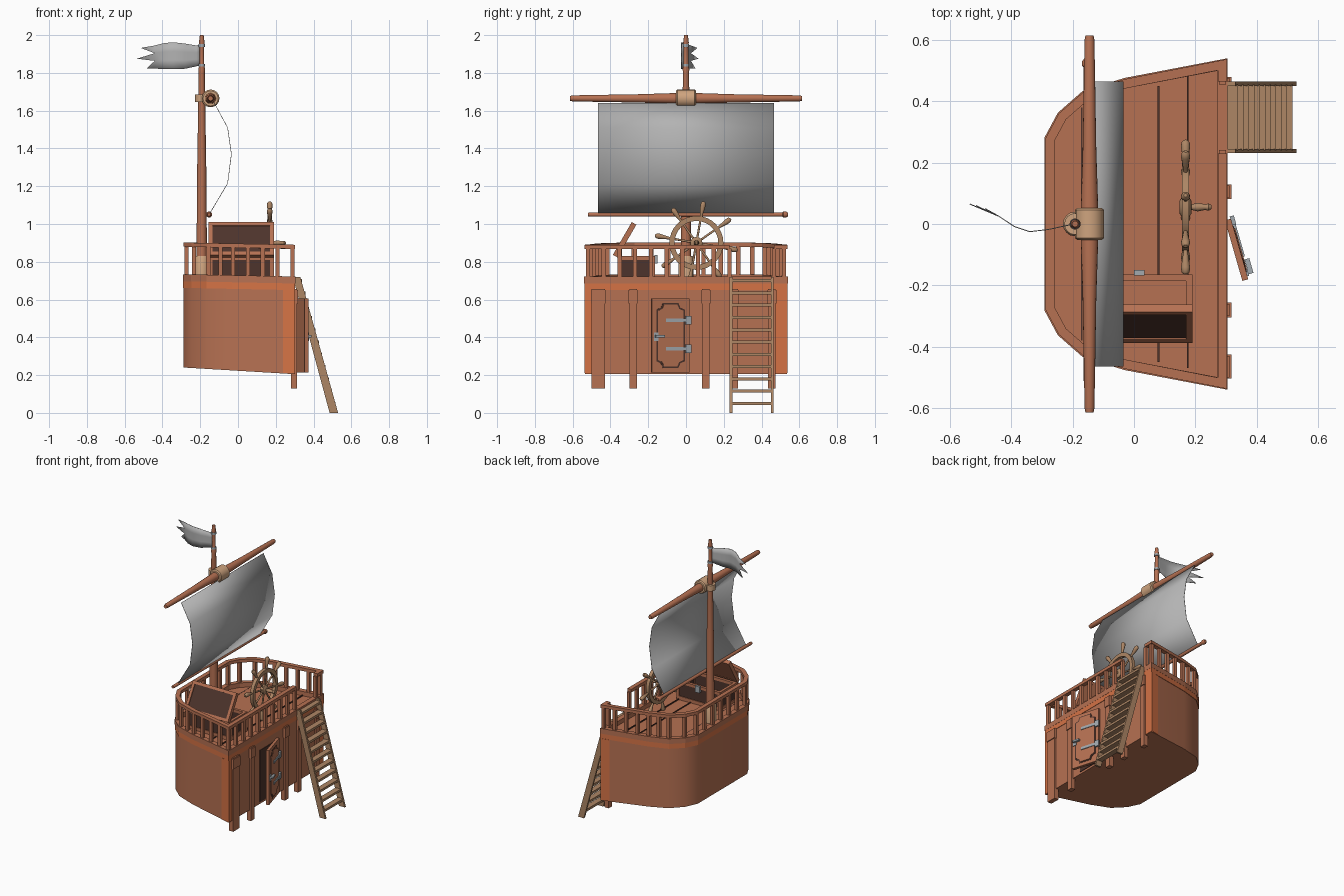
import bpy, bmesh, math
from mathutils import Vector, Matrix

if "Cube" in bpy.data.objects:
    bpy.data.objects.remove(bpy.data.objects["Cube"])

def mat(name, r, g, b):
    m = bpy.data.materials.new(name)
    m.diffuse_color = (r, g, b, 1)
    m.use_nodes = True
    m.node_tree.nodes["Principled BSDF"].inputs["Base Color"].default_value = m.diffuse_color
    return m

WOOD = mat("brown wood", .47, .165, .085)
ORANGE = mat("orange trim", .66, .17, .06)
TAN = mat("light tan", .62, .37, .21)
LADDER = mat("dull tan", .42, .24, .13)
DARK = mat("dark brown", .075, .034, .025)
CLOTH = mat("grey cloth", .45, .45, .45)
METAL = mat("grey metal", .36, .40, .43)
I = Matrix.Identity(4)

def make(name, verts, faces, m, smooth=False, M=I, solid=0, fix=True):
    me = bpy.data.meshes.new(name)
    me.from_pydata([M @ Vector(v) for v in verts], [], faces)
    bm = bmesh.new()
    bm.from_mesh(me)
    if fix:
        bmesh.ops.recalc_face_normals(bm, faces=bm.faces)
    bm.to_mesh(me)
    bm.free()
    me.materials.append(m)
    ob = bpy.data.objects.new(name, me)
    bpy.context.collection.objects.link(ob)
    if solid:
        s = ob.modifiers.new("thickness", 'SOLIDIFY')
        s.thickness = solid
        s.offset = 0
    if smooth:
        bpy.context.view_layer.objects.active = ob
        ob.select_set(True)
        bpy.ops.object.shade_smooth_by_angle(angle=math.radians(40))
        ob.select_set(False)
    return ob

QUADS = [(0, 1, 3, 2), (4, 6, 7, 5), (0, 4, 5, 1), (2, 3, 7, 6), (0, 2, 6, 4), (1, 5, 7, 3)]

def box(name, x0, x1, y0, y1, z0, z1, m, M=I):
    return make(name, [(x, y, z) for x in (x0, x1) for y in (y0, y1) for z in (z0, z1)], QUADS, m, M=M)

def beam(name, a, b, w, t, m, side=(0, 1, 0)):
    # box from a to b, t thick along side, w across it
    a, b, s = Vector(a), Vector(b), Vector(side).normalized()
    n = s.cross((b - a).normalized())
    return make(name, [p + n * (i * w / 2) + s * (j * t / 2) for p in (a, b) for i in (-1, 1) for j in (-1, 1)], QUADS, m)

def lathe(name, prof, m, origin, axis, sides=16):
    # prof: (distance along axis, radius)
    M = Matrix.Translation(origin) @ Vector(axis).to_track_quat('Z', 'Y').to_matrix().to_4x4()
    v = [(r * math.cos(2 * math.pi * k / sides), r * math.sin(2 * math.pi * k / sides), t)
         for t, r in prof for k in range(sides)]
    f = [(i * sides + k, i * sides + (k + 1) % sides, (i + 1) * sides + (k + 1) % sides, (i + 1) * sides + k)
         for i in range(len(prof) - 1) for k in range(sides)]
    f += [tuple(range(sides)), tuple(range(len(v) - sides, len(v)))]
    return make(name, v, f, m, True, M)

def inset(path, d, closed):
    out, n = [], len(path)
    for i, p in enumerate(path):
        p = Vector(p)
        dirs = []
        if closed or i > 0:
            dirs.append((p - Vector(path[i - 1])).normalized())
        if closed or i < n - 1:
            dirs.append((Vector(path[(i + 1) % n]) - p).normalized())
        ns = [Vector((-q.y, q.x)) for q in dirs]
        s = sum(ns, Vector((0, 0))).normalized()
        out.append(p + s * (d / s.dot(ns[0])))
    return out

def band(name, path, d0, d1, z0, z1, m, closed=True):
    # wall following a path, between two inward offsets; sheer rises to the bow
    a, b, n = inset(path, d0, closed), inset(path, d1, closed), len(path)
    v = []
    for p, q in zip(a, b):
        v += [(p.x, p.y, z0 + sheer(p.x)), (p.x, p.y, z1 + sheer(p.x)),
              (q.x, q.y, z1 + sheer(p.x)), (q.x, q.y, z0 + sheer(p.x))]
    f = [(4 * i + k, 4 * i + (k + 1) % 4, 4 * ((i + 1) % n) + (k + 1) % 4, 4 * ((i + 1) % n) + k)
         for i in range(n if closed else n - 1) for k in range(4)]
    if not closed:
        f += [(0, 1, 2, 3), tuple(range(4 * n - 4, 4 * n))]
    return make(name, v, f, m)

def sheer(x):
    return (0.3 - x) * 0.02

# Hull
half = [(.30, .535), (-.03, .472), (-.165, .43), (-.245, .36), (-.288, .28)]
outline = half + [(x, -y) for x, y in reversed(half)]
n = len(outline)
make("hull", [(x, y, .205 + (.3 - x) * .06) for x, y in outline] + [(x, y, .69 + sheer(x)) for x, y in outline],
     [(i, (i + 1) % n, n + (i + 1) % n, n + i) for i in range(n)] + [tuple(range(n)), tuple(range(n, 2 * n))], WOOD, True)
band("hull_cap", outline, -.004, .03, .685, .722, WOOD)
band("trim_band", outline, -.003, .01, .65, .687, ORANGE)
for s in (-1, 1):
    beam("corner_trim_side", (.27, s * .5293, .21), (.27, s * .5293, .65), .006, .064, ORANGE, (.33, s * .063, 0))
    box("corner_trim_rear", .295, .303, s * .50 - .036, s * .50 + .036, .207, .65, ORANGE)

# Deck planks
for x, y0, y1 in ((.175, -.47, .48), (.08, -.45, .45), (-.17, -.38, .38)):
    box("deck_seam", x - .003, x + .003, y0, y1, .69, .7, DARK)

# Railing with a gap for the ladder
rail = [(.303, .465)] + [(.303, .537)] + outline[1:-1] + [(.303, -.537), (.303, .23)]
band("handrail", rail, 0, .03, .868, .89, WOOD, False)
mid = inset(rail, .015, False)
for i in range(len(mid) - 1):
    a, b = mid[i], mid[i + 1]
    k = max(1, round((b - a).length / .085))
    for j in range(k + (i == len(mid) - 2)):
        p = a.lerp(b, j / k)
        z = sheer(p.x)
        box("baluster", p.x - .011, p.x + .011, p.y - .011, p.y + .011, .715 + z, .87 + z, WOOD)

# Rear posts
for y, w in ((-.465, .07), (-.28, .04), (.105, .04), (.255, .04), (.455, .04)):
    box("rear_post", .28, .312, y - w / 2, y + w / 2, .13, .655, WOOD)
    box("post_head", .28, .318, y - w / 2 - .004, y + w / 2 + .004, .58, .65, WOOD)

# Doorway and half-open door
box("doorway", .295, .304, -.185, .012, .22, .59, DARK)
D = Matrix.Translation((.308, .015, 0)) @ Matrix.Rotation(.28, 4, 'Z')
box("door", -.012, .008, -.205, 0, .215, .605, WOOD, D)

def notched(name, x0, x1, hy, hz, c, m):
    q = [(hy, hz - c), (hy - c * .7, hz - c * .7), (hy - c, hz)]
    pts = q + [(-a, b) for a, b in reversed(q)] + [(-a, -b) for a, b in q] + [(a, -b) for a, b in reversed(q)]
    v = [(x, a - .103, b + .41) for x in (x0, x1) for a, b in pts]
    k = len(pts)
    make(name, v, [tuple(range(k)), tuple(range(k, 2 * k))] +
         [(i, (i + 1) % k, k + (i + 1) % k, k + i) for i in range(k)], m, M=D)

notched("door_panel_edge", .005, .010, .078, .172, .035, DARK)
notched("door_panel", .005, .013, .071, .165, .035, WOOD)
for z in (.34, .49):
    box("hinge_strap", .01, .018, -.13, .0, z - .009, z + .009, METAL, D)
    box("hinge_plate", .006, .02, -.022, .008, z - .022, z + .022, METAL, D)
box("door_handle_plate", .008, .014, -.195, -.17, .38, .425, METAL, D)
box("door_handle", .014, .03, -.19, -.14, .40, .412, METAL, D)

# Ladder
top, foot = Vector((.315, 0, .715)), Vector((.51, 0, 0))
for y in (.238, .457):
    make("ladder_side", [(x, y + s * .007, z) for x, z in ((.29, .72), (.33, .72), (.53, 0), (.485, 0)) for s in (-1, 1)],
         [(0, 2, 4, 6), (1, 7, 5, 3), (0, 1, 3, 2), (2, 3, 5, 4), (4, 5, 7, 6), (6, 7, 1, 0)], LADDER)
for i in range(11):
    p = foot.lerp(top, (.05 + i * .065) / .715)
    box("ladder_tread", p.x - .02, p.x + .02, .24, .455, p.z - .008, p.z + .008, LADDER)

# Mast, yard and boom
lathe("mast", [(.68, .029), (1.3, .024), (1.80, .016), (1.82, .018), (1.84, .013), (1.94, .012), (1.96, .015), (2.0, .010)],
      WOOD, (-.192, 0, 0), (0, 0, 1))
lathe("mast_foot", [(.68, .04), (.82, .04), (.83, .034)], TAN, (-.192, 0, 0), (0, 0, 1))
lathe("yard", [(-.615, .013), (-.6, .016), (-.25, .022), (0, .03), (.25, .022), (.6, .016), (.615, .013)],
      WOOD, (-.145, 0, 1.665), (0, 1, 0))
lathe("yard_collar", [(-.052, .04), (-.046, .047), (.046, .047), (.052, .04)], TAN, (-.145, 0, 1.665), (0, 1, 0))
lathe("mast_ring", [(1.645, .035), (1.685, .035)], TAN, (-.192, 0, 0), (0, 0, 1))
lathe("boom", [(-.52, .009), (-.51, .011), (.51, .011), (.515, .016), (.53, .016), (.54, .009)],
      WOOD, (-.153, 0, 1.05), (0, 1, 0))
for z in (1.84, 1.945):
    lathe("flag_tie", [(z - .007, .017), (z + .007, .017)], METAL, (-.192, 0, 0), (0, 0, 1))

# Billowing sail
prof = [(-.125, 1.64), (-.055, 1.51), (-.035, 1.37), (-.055, 1.215), (-.15, 1.055)]
make("sail", [(x, s * .465, z) for x, z in prof for s in (-1, 1)],
     [(2 * i, 2 * i + 1, 2 * i + 3, 2 * i + 2) for i in range(4)], CLOTH, True, solid=.003)

# Tattered flag: columns of x, y, low z, high z, then three torn tips
cols = [(-.195, 0, 1.84, 1.95), (-.22, -.005, 1.835, 1.945), (-.28, -.018, 1.822, 1.955), (-.34, -.025, 1.82, 1.962),
        (-.39, -.008, 1.82, 1.958), (-.44, .025, 1.823, 1.945)]
v = [(x, y, a + (b - a) * k / 3) for x, y, a, b in cols for k in range(4)]
f = [(4 * i + k, 4 * i + k + 1, 4 * i + k + 5, 4 * i + k + 4) for i in range(5) for k in range(3)]
for k, (x, y, z) in enumerate(((-.485, .05, 1.822), (-.535, .065, 1.875), (-.515, .06, 1.932))):
    f.append((20 + k, 21 + k, len(v)))
    v.append((x, y, z))
make("flag", v, f, CLOTH, True, solid=.003)

# Steering wheel
C = Vector((.168, .055, .9))
lathe("wheel_hub", [(-.02, .02), (-.012, .032), (.012, .032), (.02, .02)], LADDER, C, (1, 0, 0))
lathe("hub_peg", [(.015, .008), (.04, .014), (.065, .009), (.075, .012), (.085, .006)], LADDER, C, (1, 0, 0), 10)
ring = [(a, r) for a, r in ((-.012, .116), (.012, .116), (.012, .143), (-.012, .143))]
N = 32
v = [C + Vector((a, r * math.cos(2 * math.pi * i / N), r * math.sin(2 * math.pi * i / N))) for i in range(N) for a, r in ring]
make("wheel_rim", v, [(4 * i + k, 4 * i + (k + 1) % 4, 4 * ((i + 1) % N) + (k + 1) % 4, 4 * ((i + 1) % N) + k)
                      for i in range(N) for k in range(4)], LADDER, True)
for i in range(8):
    t = math.radians(80 + 45 * i)
    lathe("wheel_spoke", [(.02, .006), (.12, .006), (.145, .007), (.16, .009), (.2, .015), (.215, .013), (.222, .006)],
          LADDER, C, (0, math.cos(t), math.sin(t)), 10)

# Chest: dark panels in a wooden frame, lid leaning half open
x0, x1, y0, y1 = -.155, .19, -.36, -.165
for a, b, c, d in ((x0, x1, y0, y0 + .02), (x0, x1, y1 - .02, y1), (x0, x0 + .02, y0, y1), (x1 - .02, x1, y0, y1)):
    box("chest_wall", a + .005, b - .005, c + .005, d - .005, .69, .815, DARK)
    box("chest_rim", a, b, c, d, .81, .83, WOOD)
    box("chest_base", a, b, c, d, .69, .72, WOOD)
for x in (x0, x1 - .02):
    for y in (y0, y1 - .02):
        box("chest_corner", x, x + .02, y, y + .02, .69, .82, WOOD)
box("chest_floor", x0 + .01, x1 - .01, y0 + .01, y1 - .01, .69, .74, WOOD)
box("chest_latch", 0, .035, -.168, -.15, .79, .835, METAL)
L = Matrix.Translation((0, -.375, .83)) @ Matrix.Rotation(math.radians(60), 4, 'X')
box("lid_panel", x0 + .01, x1 - .01, .01, .19, -.005, .008, DARK, L)
box("lid_lining", x0 + .01, x1 - .01, .01, .19, -.012, -.004, WOOD, L)
for a, b, c, d in ((x0, x1, 0, .02), (x0, x1, .18, .2), (x0, x0 + .02, 0, .2), (x1 - .02, x1, 0, .2)):
    box("lid_frame", a, b, c, d, -.014, .014, WOOD, L)
